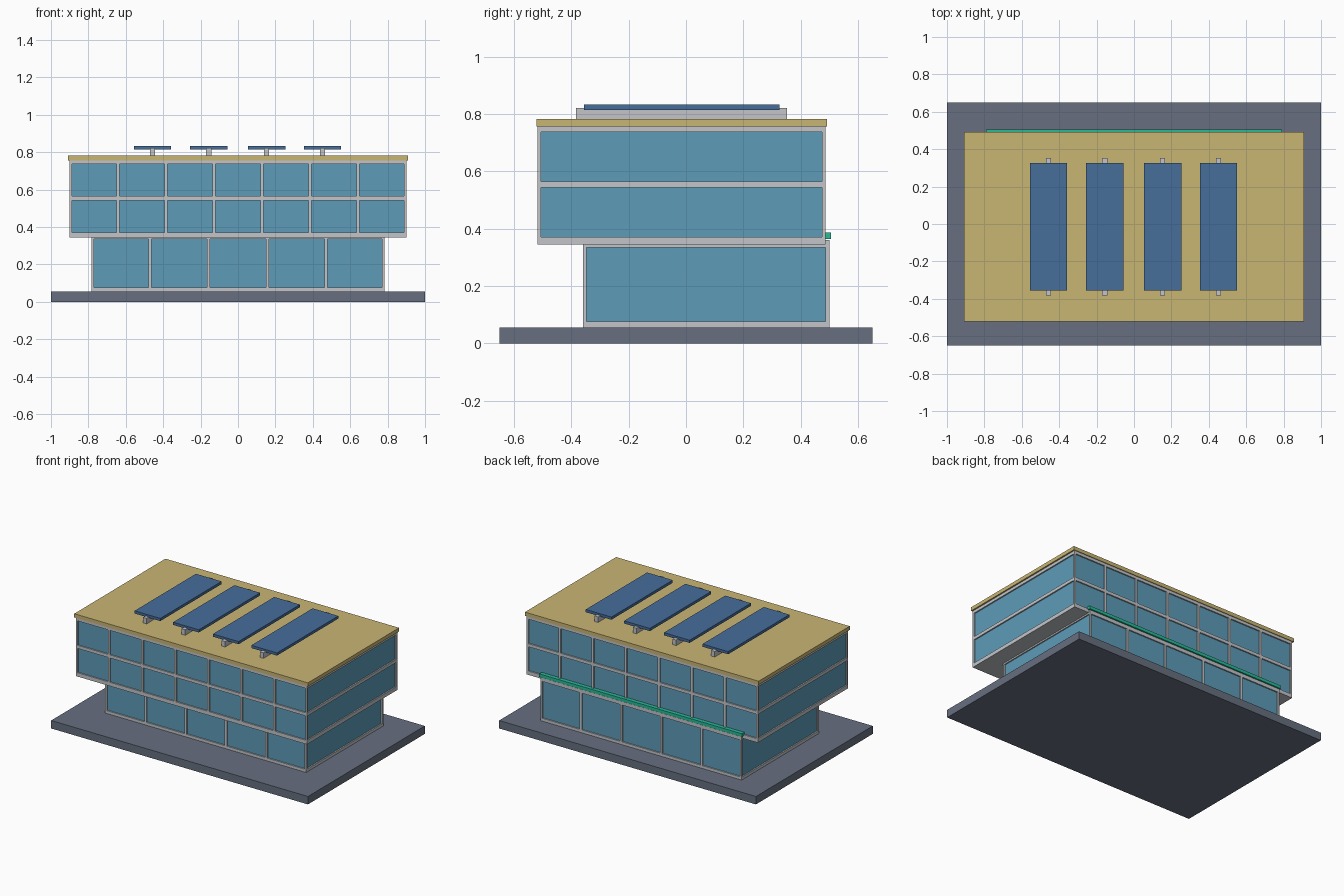
import bpy

if "Cube" in bpy.data.objects:
    bpy.data.objects.remove(bpy.data.objects["Cube"])


def material(name, r, g, b):
    m = bpy.data.materials.new(name)
    lin = [((c / 255 + 0.055) / 1.055) ** 2.4 for c in (r, g, b)]
    m.diffuse_color = (*lin, 1)
    m.use_nodes = True
    m.node_tree.nodes["Principled BSDF"].inputs["Base Color"].default_value = m.diffuse_color
    return m


PAVING = material("slate paving", 103, 111, 127)
FRAME = material("light grey frame", 195, 197, 201)
GLASS = material("blue glass", 93, 155, 184)
ROOF = material("sand roof", 201, 182, 116)
SOLAR = material("solar blue", 70, 109, 154)
GREEN = material("green trim", 40, 186, 152)


def box(name, x, y, z, mat):
    """Box given by its (min, max) range on each axis."""
    bpy.ops.mesh.primitive_cube_add(
        size=1, location=[(r[0] + r[1]) / 2 for r in (x, y, z)])
    ob = bpy.context.object
    ob.name = name
    ob.scale = [r[1] - r[0] for r in (x, y, z)]
    bpy.ops.object.transform_apply(location=False, rotation=False, scale=True)
    ob.data.materials.append(mat)
    return ob


def storey_block(name, hx, y, z, bands, bays, t=0.013, inset=0.009):
    """Glass volume wrapped in horizontal bands, corner posts and mullions."""
    y0, y1 = y
    box(name + "_glass", (-hx + inset, hx - inset),
        (y0 + inset, y1 - inset), (z[0] + 0.005, z[1] - 0.005), GLASS)
    # horizontal bands on all four sides
    for b in bands:
        box(name + "_front_band", (-hx, hx), (y0, y0 + t), b, FRAME)
        box(name + "_back_band", (-hx, hx), (y1 - t, y1), b, FRAME)
        for s in (-1, 1):
            xs = sorted((s * hx, s * (hx - t)))
            box(name + "_side_band", xs, (y0 + t, y1 - t), b, FRAME)
    # corner posts
    for s in (-1, 1):
        xs = sorted((s * hx, s * (hx - t)))
        box(name + "_corner_post", xs, (y0, y0 + t), z, FRAME)
        box(name + "_corner_post", xs, (y1 - t, y1), z, FRAME)
    # mullions on front and back
    for i in range(1, bays):
        x = -hx + 2 * hx * i / bays
        xs = (x - 0.008, x + 0.008)
        box(name + "_front_mullion", xs, (y0, y0 + t), z, FRAME)
        box(name + "_back_mullion", xs, (y1 - t, y1), z, FRAME)


# Ground slab
box("ground_slab", (-1, 1), (-0.65, 0.65), (0, 0.056), PAVING)

# Ground floor
storey_block("ground_floor", 0.783, (-0.36, 0.50), (0.056, 0.36),
             [(0.056, 0.076), (0.335, 0.36)], 5)

# Overhanging upper floors with a solid underside
storey_block("upper_floors", 0.90, (-0.518, 0.487), (0.345, 0.757),
             [(0.345, 0.372), (0.543, 0.565), (0.737, 0.757)], 7)
box("upper_underside", (-0.89, 0.89), (-0.508, 0.477), (0.345, 0.36), FRAME)

# Green ledge along the back
box("back_ledge", (-0.79, 0.79), (0.45, 0.506), (0.364, 0.386), GREEN)

# Roof
box("roof", (-0.91, 0.91), (-0.522, 0.492), (0.757, 0.783), ROOF)

# Solar panels on rails
for x in (-0.457, -0.157, 0.153, 0.452):
    box("panel_rail", (x - 0.014, x + 0.014), (-0.383, 0.353),
        (0.783, 0.822), FRAME)
    box("solar_panel", (x - 0.1, x + 0.1), (-0.355, 0.327),
        (0.815, 0.834), SOLAR)
